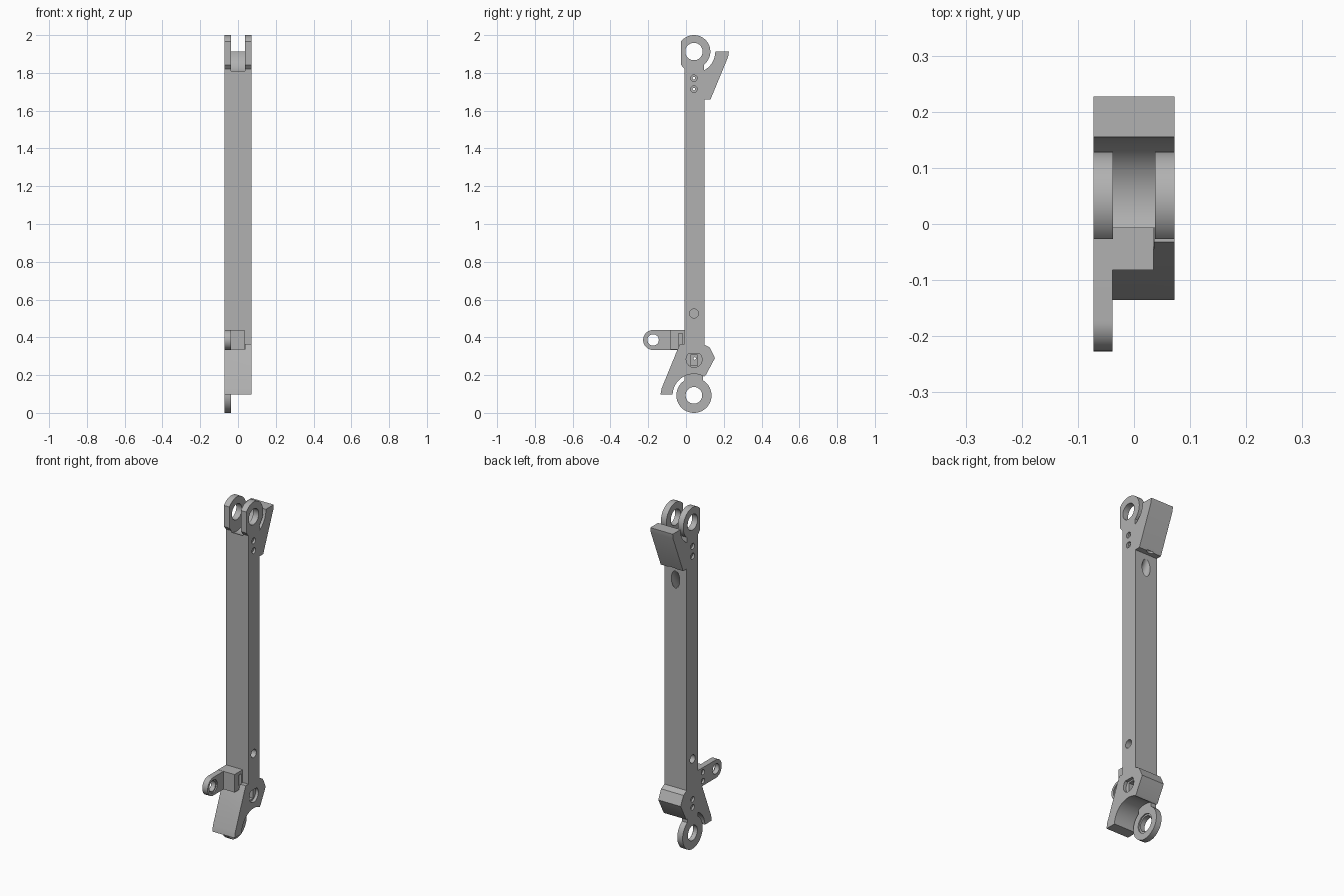
import bpy, bmesh, math

if "Cube" in bpy.data.objects:
    bpy.data.objects.remove(bpy.data.objects["Cube"])

grey = bpy.data.materials.new("steel_grey")
grey.diffuse_color = (0.44, 0.44, 0.44, 1)
grey.use_nodes = True
grey.node_tree.nodes["Principled BSDF"].inputs["Base Color"].default_value = grey.diffuse_color

W = 0.0725                      # half width of the arm
TOP, BOT = (0.042, 1.913), (0.042, 0.093)   # pivot centres (y, z)
LINK = (-0.174, 0.386)


def arc(c, r, a0, a1, n=32):
    """Points (y, z) on an arc, angles in degrees."""
    return [(c[0] + r * math.cos(math.radians(a0 + (a1 - a0) * i / n)),
             c[1] + r * math.sin(math.radians(a0 + (a1 - a0) * i / n)))
            for i in range(n + 1)]


def prism(name, pts, x0, x1):
    """Extrude a (y, z) outline along x."""
    bm = bmesh.new()
    face = bm.faces.new([bm.verts.new((x0, y, z)) for y, z in pts])
    ext = bmesh.ops.extrude_face_region(bm, geom=[face])
    vs = [v for v in ext["geom"] if isinstance(v, bmesh.types.BMVert)]
    bmesh.ops.translate(bm, verts=vs, vec=(x1 - x0, 0, 0))
    bmesh.ops.recalc_face_normals(bm, faces=bm.faces)
    me = bpy.data.meshes.new(name)
    bm.to_mesh(me)
    bm.free()
    me.materials.append(grey)
    ob = bpy.data.objects.new(name, me)
    bpy.context.collection.objects.link(ob)
    return ob


def disc(c, r, x0, x1, n=40):
    return prism("cutter", arc(c, r, 0, 360, n)[:-1], x0, x1)


def box(y0, y1, z0, z1, x0, x1):
    return prism("cutter", [(y0, z0), (y1, z0), (y1, z1), (y0, z1)], x0, x1)


def combine(ob, other, op):
    """Apply a boolean and remove the helper."""
    mod = ob.modifiers.new("bool", "BOOLEAN")
    mod.operation, mod.solver, mod.object = op, "EXACT", other
    bpy.context.view_layer.update()
    dg = bpy.context.evaluated_depsgraph_get()
    me = bpy.data.meshes.new_from_object(ob.evaluated_get(dg))
    ob.modifiers.clear()
    ob.data = me
    bpy.data.objects.remove(other)


def cut(ob, *cutters):
    for c in cutters:
        combine(ob, c, "DIFFERENCE")


# Main bar with both hooks as one outline
arm = prism("main_arm",
            arc(TOP, 0.113, 244.3, 360) +
            [(0.227, 1.913), (0.223, 1.885), (0.13, 1.66), (0.097, 1.66),
             (0.097, 0.362), (0.127, 0.345), (0.153, 0.29), (0.105, 0.2)] +
            arc(BOT, 0.113, 60.9, 177.5) +
            [(-0.135, 0.098), (-0.129, 0.13), (-0.045, 0.335), (-0.007, 0.335)],
            -W, W)

# Raised shoulder over the lower hook
combine(arm, prism("shoulder", [(-0.06, 0.3), (0.02, 0.3), (0.02, 0.365),
                                (-0.032, 0.365)], 0.036, W), "UNION")

# Upper pair of lugs
lug_outline = arc(TOP, 0.087, -52, 142) + [(-0.027, 1.843), (-0.007, 1.82),
                                           (-0.007, 1.75), (0.0956, 1.75)]
for x0, x1 in ((-W, -0.037), (0.037, W)):
    combine(arm, prism("upper_lug", lug_outline, x0, x1), "UNION")

# Single lower lug
combine(arm, prism("lower_lug", arc(BOT, 0.093, 122, 418, 48) +
                   [(0.0913, 0.25), (-0.0073, 0.25)], -W, -0.038), "UNION")

# Pivot holes, the lower one with a stepped rim
cut(arm, disc(TOP, 0.046, -0.1, 0.1), disc(BOT, 0.044, -0.1, 0.1),
    disc(BOT, 0.054, -0.045, 0.0))

# Counterbored bolt holes
for z in (1.772, 1.714):
    cut(arm, disc((0.042, z), 0.007, -0.1, 0.1, 16))
    for s in (-1, 1):
        cut(arm, disc((0.042, z), 0.017, s * 0.06, s * 0.1, 24))
for z in (0.29, 0.243):
    cut(arm, disc((0.042, z), 0.016, -0.1, -0.06, 24))

# Round pocket with flattened top, square recess and drain hole
cut(arm,
    prism("cutter", arc((0.043, 0.283), 0.042, 130, 410), 0.055, 0.1),
    box(0.024, 0.062, 0.252, 0.306, 0.0, 0.1),
    disc((0.046, 0.288), 0.007, -0.1, 0.1, 16))

# Side bores above the lower joint
for s in (-1, 1):
    cut(arm, disc((0.042, 0.526), 0.024, s * 0.025, s * 0.1, 28))

# Slanted bore in the back face below the upper hook
bore = disc((0, 0), 0.027, -0.09, 0.09)
bore.rotation_euler = (0, math.radians(90), 0)       # axis to vertical
bore.rotation_euler.rotate_axis("Y", 0)
bore.rotation_mode = "XYZ"
bore.rotation_euler = (math.radians(0), math.radians(90), 0)
bore.data.transform(bore.rotation_euler.to_matrix().to_4x4())
bore.rotation_euler = (math.radians(-32), 0, 0)      # lean towards the back
bore.location = (0, 0.097, 1.58)
bpy.context.view_layer.update()
cut(arm, bore)

# Side bracket: block plus rounded link plate
bracket = box(-0.082, -0.007, 0.335, 0.44, -W, 0.035)
bracket.name = "side_bracket"
combine(bracket, prism("plate", arc(LINK, 0.053, 90, 270) +
                       [(-0.03, 0.333), (-0.03, 0.439)], -W, -0.038), "UNION")
cut(bracket, disc(LINK, 0.03, -0.1, 0.1), disc(LINK, 0.038, -0.045, 0.0),
    box(-0.04, -0.018, 0.355, 0.42, 0.005, 0.1))
for z in (0.413, 0.361):
    cut(bracket, disc((-0.053, z), 0.015, -0.1, -0.06, 24))

# Smooth round surfaces, crisp edges
for ob in (arm, bracket):
    bpy.ops.object.select_all(action="DESELECT")
    ob.select_set(True)
    bpy.context.view_layer.objects.active = ob
    bpy.ops.object.shade_smooth_by_angle(angle=math.radians(30))
